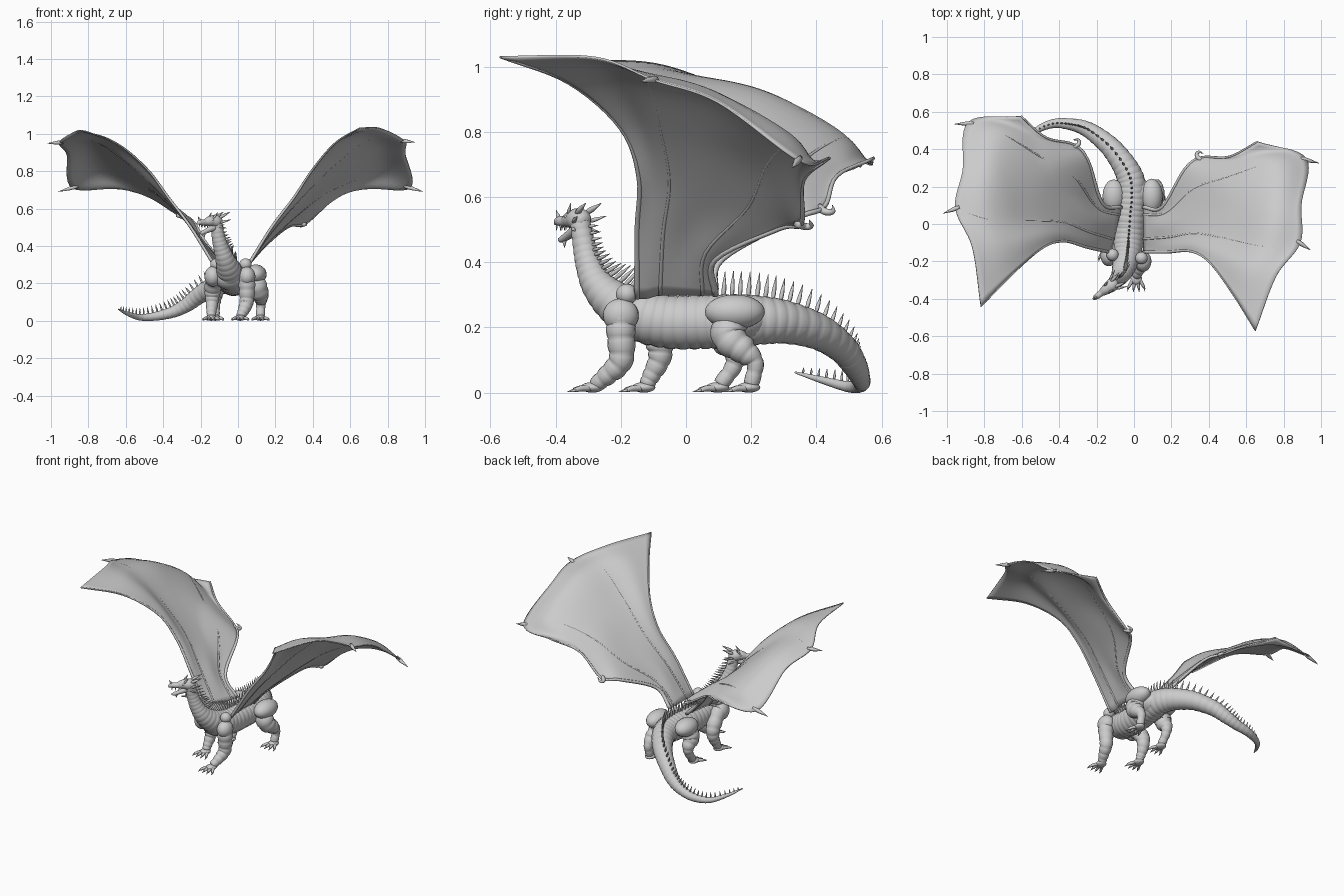
import bpy, bmesh, math
from mathutils import Vector, Matrix

if "Cube" in bpy.data.objects:
    bpy.data.objects.remove(bpy.data.objects["Cube"])

Z = Vector((0, 0, 1))

def spline(pts, t):
    """Catmull-Rom point at t in 0..1 through a list of vectors."""
    n = len(pts) - 1
    i = min(int(t * n), n - 1)
    f = t * n - i
    b, c = pts[i], pts[i + 1]
    a = pts[i - 1] if i > 0 else b * 2 - c
    d = pts[i + 2] if i + 2 <= n else c * 2 - b
    return 0.5 * (2 * b + (c - a) * f + (2 * a - 5 * b + 4 * c - d) * f ** 2
                  + (3 * b - a - 3 * c + d) * f ** 3)

def make(name, verts, faces):
    me = bpy.data.meshes.new(name)
    me.from_pydata([tuple(v) for v in verts], [], faces)
    bm = bmesh.new()
    bm.from_mesh(me)
    bmesh.ops.recalc_face_normals(bm, faces=bm.faces)
    bm.to_mesh(me)
    bm.free()
    for p in me.polygons:
        p.use_smooth = True
    ob = bpy.data.objects.new(name, me)
    bpy.context.collection.objects.link(ob)
    return ob

def frame(pts, t, ref):
    p = spline(pts, t)
    tan = (spline(pts, min(1, t + .005)) - spline(pts, max(0, t - .005))).to_3d().normalized()
    up = (ref - tan * ref.dot(tan)).normalized()
    return p.to_3d(), tan, up, max(p[3], .0008)

def tube(name, pts, plates=0, bulge=0, sides=14, rings=16, ref=Z):
    """Tapered tube through (x, y, z, radius), optionally ringed by bulging plates."""
    pts = [Vector(p) for p in pts]
    if plates:
        rings = plates * 6
    verts, faces = [], []
    for k in range(rings + 1):
        p, tan, up, r = frame(pts, k / rings, ref)
        if plates:
            r *= 1 - bulge + 2 * bulge * math.sin(math.pi * (k % 6) / 6) ** .6
        side = tan.cross(up)
        for j in range(sides):
            a = 2 * math.pi * j / sides
            verts.append(p + r * (side * math.cos(a) + up * math.sin(a)))
    for k in range(rings):
        for j in range(sides):
            a, b = k * sides + j, k * sides + (j + 1) % sides
            faces.append((a, b, b + sides, a + sides))
    faces += [tuple(range(sides)), tuple(range(rings * sides, (rings + 1) * sides))]
    return make(name, verts, faces)

def spike(name, a, b, r):
    a, b = Vector(a), Vector(b)
    ref = Vector((.3, 1, .1)) if abs((b - a).normalized().z) > .8 else Z
    m = a.lerp(b, .35)
    return tube(name, [(*a, r * .7), (*m, r), (*b, .0005)], sides=6, rings=5, ref=ref)

def ellipsoid(name, loc, size):
    bm = bmesh.new()
    bmesh.ops.create_uvsphere(bm, u_segments=24, v_segments=14, radius=1,
                              matrix=Matrix.LocRotScale(Vector(loc), None, Vector(size)))
    me = bpy.data.meshes.new(name)
    bm.to_mesh(me)
    bm.free()
    for p in me.polygons:
        p.use_smooth = True
    bpy.context.collection.objects.link(bpy.data.objects.new(name, me))

# Neck, trunk and tail: one ringed body
spine = [(-.115, -.325, .525, .03), (-.105, -.312, .45, .035), (-.09, -.297, .39, .041),
         (-.07, -.27, .33, .051), (-.05, -.215, .275, .066), (-.035, -.14, .235, .077),
         (-.027, -.05, .217, .081), (-.02, .05, .217, .082), (-.012, .14, .22, .081),
         (-.016, .23, .222, .074), (-.05, .31, .215, .065), (-.12, .405, .187, .055),
         (-.205, .478, .138, .046), (-.27, .515, .088, .039), (-.34, .533, .05, .031),
         (-.43, .537, .026, .024), (-.52, .50, .018, .017), (-.59, .42, .038, .011),
         (-.64, .335, .062, .003)]
tube("body", spine, plates=52, bulge=.02, sides=24)
ellipsoid("chest", (-.045, -.17, .235), (.085, .07, .07))
ellipsoid("pelvis", (-.005, .16, .222), (.1, .1, .068))

# Row of spikes down the back
sp = [Vector(p) for p in spine]
heights = [Vector((h, 0)) for h in (.035, .055, .075, .06, .078, .07, .05, .045, .035, .015)]
for k in range(64):
    t = .015 + .97 * k / 63
    p, tan, up, r = frame(sp, t, Z)
    h = spline(heights, t)[0]
    base = p + up * r * .92
    spike("back_spike", base, base + up * h + tan * h * .1, .005 * (.5 + h / .08))

# Head, pointing forward and to the left
head = Vector((-.12, -.328, .53))
fwd = Vector((-.8, -.6, 0))
side = Vector((.6, -.8, 0))

def hp(f, s, z):
    return tuple(head + fwd * f + side * s + Z * z)

tube("skull", [(*hp(-.035, 0, -.005), .018), (*hp(-.01, 0, 0), .034), (*hp(.03, 0, .003), .029),
               (*hp(.07, 0, -.004), .018), (*hp(.105, 0, -.004), .014), (*hp(.122, 0, -.012), .005)],
     plates=5, bulge=.03)
tube("lower_jaw", [(*hp(.0, 0, -.025), .022), (*hp(.05, 0, -.045), .014),
                   (*hp(.09, 0, -.06), .01), (*hp(.105, 0, -.058), .003)])
spike("nose_horn", hp(.1, 0, 0), hp(.118, 0, .03), .007)
spike("chin_spike", hp(.075, 0, -.06), hp(.075, 0, -.085), .006)
for s in (-1, 1):
    spike("horn", hp(-.01, s * .018, .02), hp(-.075, s * .03, .052), .009)
    spike("brow_horn", hp(.03, s * .02, .018), hp(.005, s * .028, .052), .006)
    spike("cheek_horn", hp(-.01, s * .03, -.005), hp(-.065, s * .055, .012), .007)
    spike("jaw_horn", hp(0, s * .024, -.025), hp(-.04, s * .045, -.035), .006)
    ellipsoid("eye", hp(.035, s * .023, .01), (.006, .006, .006))
    for f in (.06, .08, .1):
        spike("tooth", hp(f, s * .011, -.014), hp(f + .002, s * .010, -.032), .003)

# Legs with plated rings, feet, toes and claws
legs = {
    "front_leg_right": [(.045, -.2, .25, .045), (.048, -.2, .18, .043), (.045, -.2, .1, .037),
                        (.03, -.24, .055, .03), (.012, -.28, .022, .022)],
    "front_leg_left": [(-.125, -.16, .25, .045), (-.135, -.09, .17, .043), (-.138, -.08, .11, .035),
                       (-.142, -.105, .055, .027), (-.143, -.122, .022, .022)],
    "hind_leg_right": [(.08, .15, .25, .05), (.105, .13, .175, .052), (.12, .175, .13, .042),
                       (.122, .212, .09, .026), (.12, .2, .024, .023)],
    "hind_leg_left": [(-.1, .14, .25, .05), (-.12, .12, .175, .05), (-.122, .15, .125, .036),
                      (-.122, .145, .08, .026), (-.122, .105, .024, .023)]}
for name, pts in legs.items():
    tube(name, pts, plates=7, bulge=.05, sides=18, ref=Vector((1, 0, .05)))
    x, y, z, r = pts[-1]
    ellipsoid("foot", (x, y - .008, .016), (.03, .036, .016))
    for k in (-1.5, -.5, .5, 1.5):
        dx = k * .014
        reach = .045 - abs(k) * .005
        tube("toe", [(x + dx * .8, y - .015, .014, .011), (x + dx * 1.5, y - .022 - reach * .5, .013, .009),
                     (x + dx * 2, y - .022 - reach, .008, .007)], sides=8, rings=8)
        spike("claw", (x + dx * 2, y - .017 - reach, .009), (x + dx * 2.2, y - .042 - reach, .002), .005)

# Shoulder and hip armour
ellipsoid("shoulder_plate_right", (.048, -.2, .237), (.045, .055, .052))
ellipsoid("shoulder_plate_left", (-.135, -.17, .237), (.044, .055, .055))
ellipsoid("upper_shoulder_right", (.04, -.182, .302), (.033, .033, .032))
ellipsoid("upper_shoulder_left", (-.115, -.165, .302), (.033, .033, .032))
ellipsoid("hip_plate_right", (.095, .15, .248), (.058, .092, .053))
ellipsoid("hip_plate_left", (-.108, .15, .248), (.06, .088, .053))

# Wing membrane: six ribs from the root outward, front to back
ribs = [
    [(.05, -.15, .29), (.18, -.15, .5), (.30, -.145, .66), (.40, -.2, .81), (.52, -.36, .95), (.65, -.57, 1.03)],
    [(.05, -.12, .29), (.185, -.115, .5), (.31, -.11, .665), (.44, -.15, .83), (.60, -.24, .98), (.76, -.28, 1.028)],
    [(.05, -.08, .3), (.19, -.07, .49), (.33, -.05, .65), (.50, -.08, .82), (.70, -.12, .97), (.89, -.10, .96)],
    [(.05, -.02, .3), (.18, 0, .47), (.34, .06, .62), (.53, .06, .79), (.74, .08, .92), (.895, .1, .89)],
    [(.05, .05, .3), (.17, .06, .43), (.32, .19, .57), (.50, .25, .70), (.74, .33, .78), (.92, .35, .71)],
    [(.05, .09, .3), (.15, .09, .41), (.27, .29, .505), (.36, .355, .52), (.51, .36, .65), (.66, .44, .72)]]
ribs = [[Vector(p) for p in row] for row in ribs]

def right_place(p):
    return Vector(p)

def left_place(p):
    """Mirrored wing, swung further back, slightly larger, wrist raised."""
    q = Vector((p[0] - .06, p[1] + .05, 0))
    q = Matrix.Rotation(math.radians(12.5), 3, 'Z') @ q * 1.03
    lift = .05 * max(0, 1 - (Vector(p) - ribs[5][3]).length / .28) - .12 * max(0, p[2] - .9)
    return Vector((-.11 - q.x, q.y - .05, p[2] + lift))

U, V = 30, 40
for label, place in (("right", right_place), ("left", left_place)):
    verts, faces = [], []
    for i in range(U + 1):
        cross = [spline(row, i / U) for row in ribs]
        verts += [place(spline(cross, j / V)) for j in range(V + 1)]
    for i in range(U):
        for j in range(V):
            a = i * (V + 1) + j
            faces.append((a, a + 1, a + V + 2, a + V + 1))
    wing = make("wing_membrane_" + label, verts, faces)
    mod = wing.modifiers.new("thickness", 'SOLIDIFY')
    mod.thickness = .007
    mod.offset = 0
    # Finger bones
    for k, r in ((0, .009), (2, .007), (4, .007), (5, .011)):
        pts = [(*place(p), r * (1 - .11 * n)) for n, p in enumerate(ribs[k])]
        tube("wing_bone_" + label, pts, sides=8, rings=30, ref=Vector((0, 1, .1)))
    # Finger tips and wrist hook
    for a, b in (((.87, -.09, .962), (.945, -.14, .955)), ((.89, .35, .72), (.99, .325, .69))):
        spike("wing_tip_" + label, place(a), place(b), .012)
    hook = [(.36, .34, .52, .014), (.335, .365, .51, .011), (.345, .385, .512, .008), (.37, .378, .53, .001)]
    tube("wing_hook_" + label, [(*place(h[:3]), h[3]) for h in hook], sides=8, rings=10)
